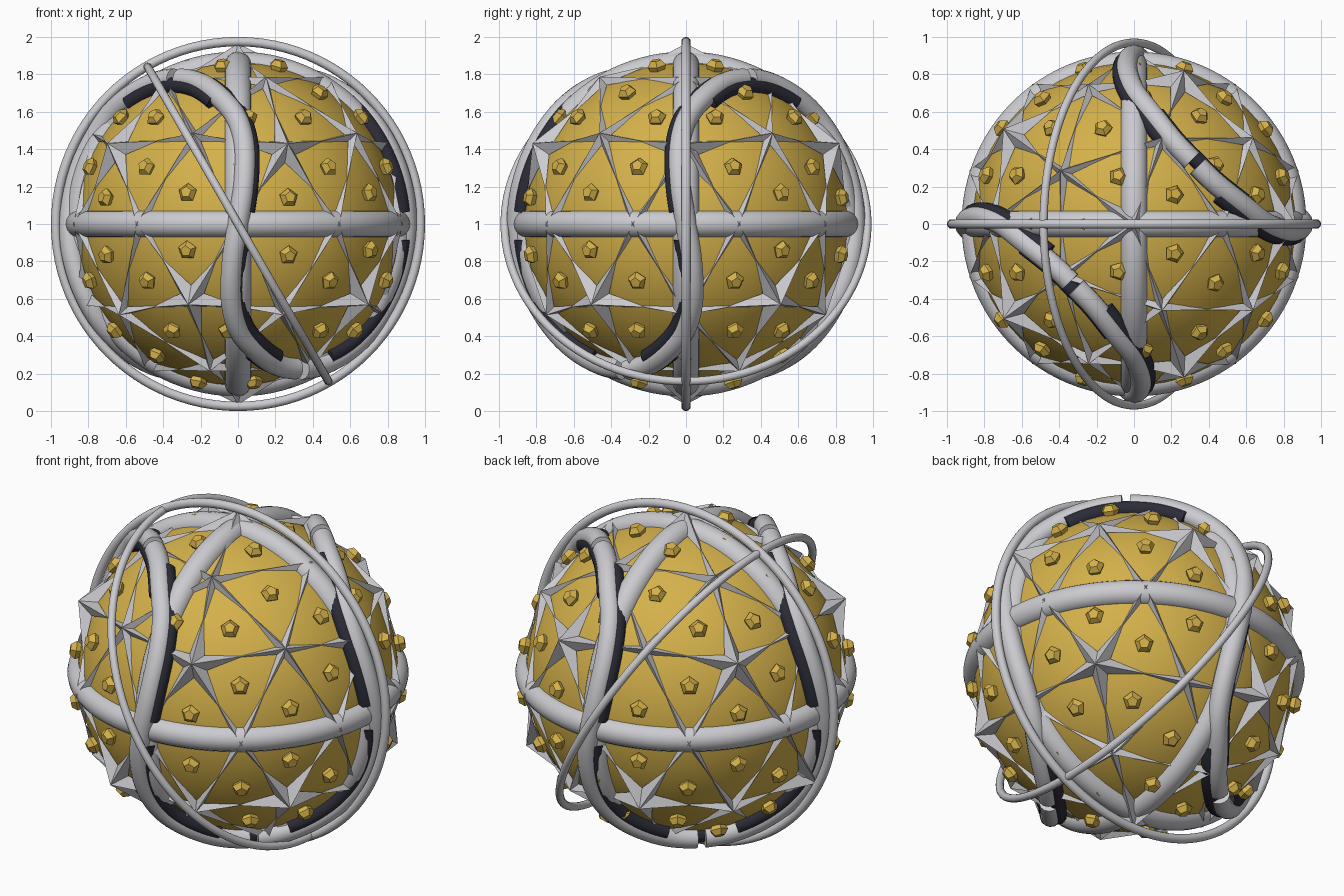
import bpy, bmesh, math
from mathutils import Vector, Matrix

if "Cube" in bpy.data.objects:
    bpy.data.objects.remove(bpy.data.objects["Cube"])

CENTRE = Vector((0, 0, 1))
BALL = 0.865


def material(name, rgb):
    m = bpy.data.materials.new(name)
    m.use_nodes = True
    m.diffuse_color = (*rgb, 1)
    bsdf = next(n for n in m.node_tree.nodes if n.type == 'BSDF_PRINCIPLED')
    bsdf.inputs["Base Color"].default_value = (*rgb, 1)
    return m


gold = material("gold", (0.66, 0.44, 0.07))
silver = material("silver", (0.6, 0.6, 0.63))
navy = material("dark navy", (0.025, 0.025, 0.04))


def finish(bm, name, mat, smooth):
    bmesh.ops.recalc_face_normals(bm, faces=bm.faces)
    for f in bm.faces:
        f.smooth = smooth
    me = bpy.data.meshes.new(name)
    bm.to_mesh(me)
    bm.free()
    me.materials.append(mat)
    ob = bpy.data.objects.new(name, me)
    ob.location = CENTRE
    bpy.context.collection.objects.link(ob)
    return ob


def ring(name, axis, major, minor):
    bpy.ops.mesh.primitive_torus_add(
        location=CENTRE, rotation=Vector(axis).to_track_quat('Z', 'Y').to_euler(),
        major_radius=major, minor_radius=minor, major_segments=96, minor_segments=16)
    ob = bpy.context.object
    ob.name = name
    ob.data.materials.append(silver)
    bpy.ops.object.shade_smooth()


# Core ball
bm = bmesh.new()
bmesh.ops.create_uvsphere(bm, u_segments=64, v_segments=40, radius=BALL)
finish(bm, "core_ball", gold, True)

# Three thick crossing bands and two thin outer hoops
ring("equator_band", (0, 0, 1), 0.85, 0.072)
ring("side_band", (1, 0, 0), 0.85, 0.072)
ring("front_band", (0, 1, 0), 0.85, 0.072)
ring("outer_hoop", (0, 1, 0), 0.975, 0.025)
ring("tilted_hoop", (0.87, 0, 0.5), 0.97, 0.022)

# Winding seam path: a quarter lobe, mirrored, then turned and flipped four times
PATH_R = 0.9
STEPS = 8
quarter = []
for x, z in [(0, 0), (0.03, 0.2), (0.035, 0.4), (0, 0.55),
             (-0.07, 0.65), (-0.2, 0.75), (-0.325, 0.774)]:
    quarter.append(Vector((x, -math.sqrt(PATH_R ** 2 - x * x - z * z), z)))
lobe = quarter + [Vector((p.y, p.x, p.z)) for p in quarter[-2:0:-1]]
knots = []
for i in range(4):
    knots += lobe
    lobe = [Vector((p.y, -p.x, -p.z)) for p in lobe]

path = []
n = len(knots)
for i in range(n):
    a, b, c, d = (knots[(i + k) % n] for k in (-1, 0, 1, 2))
    for s in range(STEPS):
        t = s / STEPS
        p = (2 * b + (c - a) * t + (2 * a - 5 * b + 4 * c - d) * t ** 2
             + (3 * b - a - 3 * c + d) * t ** 3)
        path.append(p.normalized() * PATH_R)


def sweep(bm, start, stop, radius, side=0, drop=0, sides=14):
    """Capped tube along the seam path, shifted sideways and inward."""
    loops = []
    for i in range(start, stop + 1):
        p = path[i % len(path)]
        up = p.normalized()
        tangent = (path[(i + 1) % len(path)] - path[i - 1 - len(path) * (i // len(path))]).normalized()
        across = tangent.cross(up)
        mid = p + across * side - up * drop
        loops.append([bm.verts.new(mid + radius * (math.cos(a) * up + math.sin(a) * across))
                      for a in (math.tau * k / sides for k in range(sides))])
    for r0, r1 in zip(loops, loops[1:]):
        for k in range(sides):
            j = (k + 1) % sides
            bm.faces.new((r0[k], r0[j], r1[j], r1[k]))
    bm.faces.new(loops[0])
    bm.faces.new(loops[-1])


# Seam tube in four pieces with a small gap on top of each lobe, plus dark edging
tube, edging = bmesh.new(), bmesh.new()
span = 12 * STEPS
for i in range(4):
    base = i * span
    sweep(tube, base + span // 2 + 1, base + span + span // 2 - 1, 0.058)
    for lo, hi, side in ((0.4, 4.9, 0.035), (4.2, 7.8, -0.035), (7.1, 11.6, 0.035)):
        sweep(edging, base + round(lo * STEPS), base + round(hi * STEPS), 0.045, side, 0.02)
for bm, name, mat in ((tube, "seam_tube", silver), (edging, "seam_edging", navy)):
    ob = finish(bm, name, mat, True)
    bpy.ops.object.select_all(action='DESELECT')
    bpy.context.view_layer.objects.active = ob
    ob.select_set(True)
    bpy.ops.object.shade_smooth_by_angle(angle=math.radians(50))

# Layout grid for the studs and stars
grid = bmesh.new()
bmesh.ops.create_icosphere(grid, subdivisions=2, radius=1)

# Spiked stars with one thin ray toward each neighbour
stars = bmesh.new()
for v in grid.verts:
    up = v.co.normalized()
    main = len(v.link_edges) == 5
    core = 0.07 if main else 0.042
    ref = up.orthogonal().normalized()
    other = up.cross(ref)
    rays = [e.other_vert(v).co.normalized() for e in v.link_edges]
    rays.sort(key=lambda q: math.atan2(q.dot(other), q.dot(ref)))
    tip = stars.verts.new(up * (0.965 if main else 0.925))
    rim = []
    for k, q in enumerate(rays):
        nxt = rays[(k + 1) % len(rays)]
        valley = ((q - up).normalized() + (nxt - up).normalized())
        valley = (valley - up * valley.dot(up)).normalized()
        rim.append(stars.verts.new(up.lerp(q, 0.55).normalized() * (BALL + 0.008)))
        rim.append(stars.verts.new(up * (BALL + 0.008) + valley * core))
    for k in range(len(rim)):
        stars.faces.new((tip, rim[k], rim[(k + 1) % len(rim)]))
    stars.faces.new(rim[::-1])
finish(stars, "spiked_stars", silver, False)

# Five-sided gold studs between the stars
studs = bmesh.new()
for f in grid.faces:
    up = f.calc_center_median().normalized()
    turn = up.to_track_quat('Z', 'Y').to_matrix().to_4x4()
    for r1, r2, depth, height in ((0.04, 0.053, 0.025, 0.0), (0.053, 0.03, 0.03, 0.0275)):
        bmesh.ops.create_cone(studs, cap_ends=True, segments=5, radius1=r1, radius2=r2, depth=depth,
                              matrix=Matrix.Translation(up * (BALL + 0.01 + height)) @ turn)
finish(studs, "gold_studs", gold, False)
grid.free()
